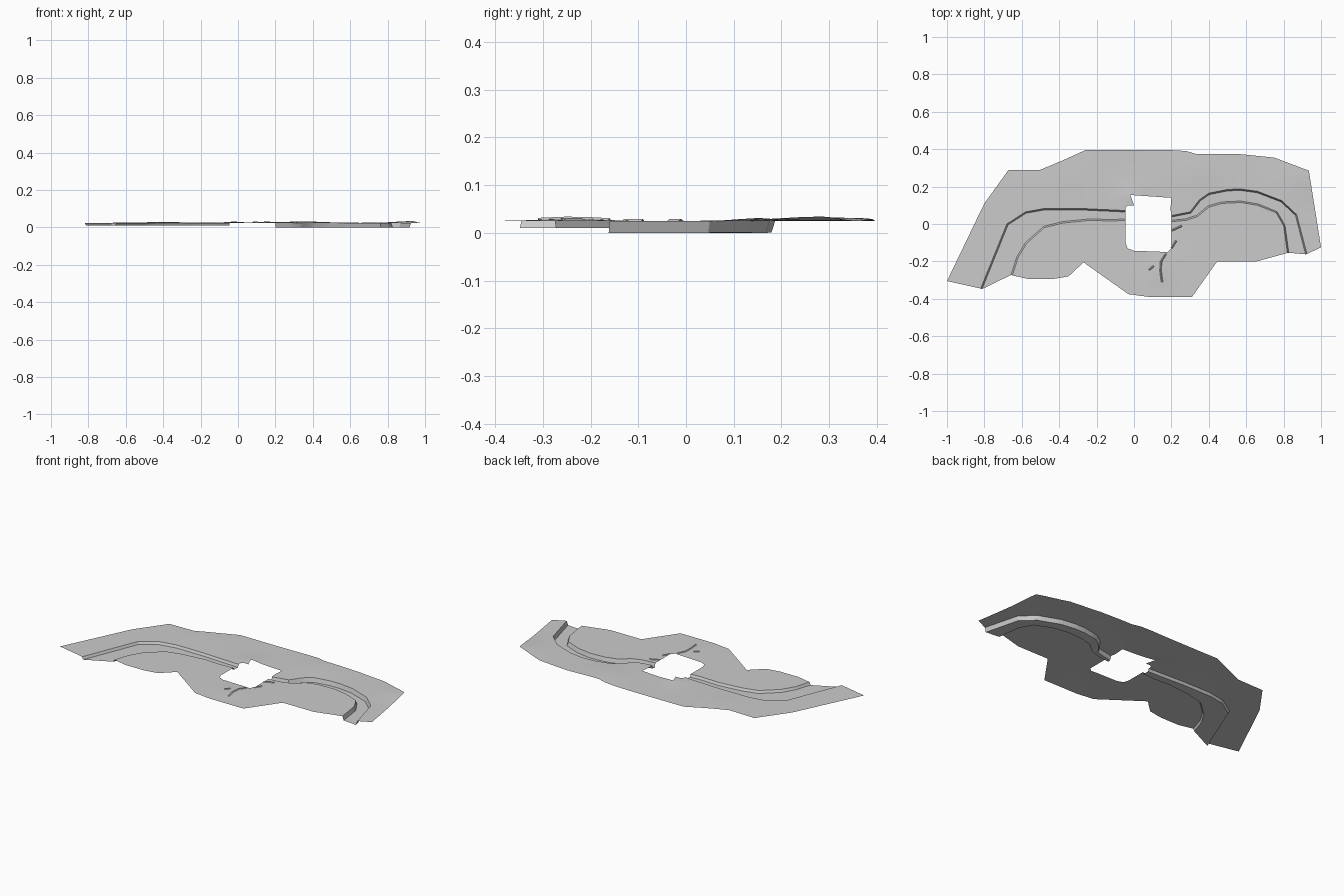
import bpy
import bmesh
import math
from mathutils import Vector

cube = bpy.data.objects.get("Cube")
if cube:
    bpy.data.objects.remove(cube, do_unlink=True)

GROUND = 0.025
WALL = 0.008
GRID = 0.05

stone = bpy.data.materials.new("plain grey")
stone.use_nodes = True
grey = (0.6, 0.6, 0.6, 1)
stone.diffuse_color = grey
stone.node_tree.nodes["Principled BSDF"].inputs["Base Color"].default_value = grey

# Gentle swells in the ground: x, y, radius, height
SWELLS = [(.93, .28, .12, .009), (.35, .3, .15, .007), (-.02, .15, .06, .006),
          (.14, -.24, .08, .005), (-.4, .25, .15, .004)]


def swell(x, y):
    return sum(h * math.exp(-((x - a) ** 2 + (y - b) ** 2) / r ** 2)
               for a, b, r, h in SWELLS)


def shift(path, distance):
    """Move a path sideways; positive is to the left of its direction."""
    pts = [Vector(p) for p in path]
    out = []
    for i, p in enumerate(pts):
        d = (pts[min(i + 1, len(pts) - 1)] - pts[max(i - 1, 0)]).normalized()
        out.append((p.x - d.y * distance, p.y + d.x * distance))
    return out


def level(path, z):
    return [(x, y, z) for x, y in path]


def sheet(name, polygons):
    """Thin ground sheet, divided by a grid and then raised by the swells."""
    bm = bmesh.new()
    for poly in polygons:
        bm.faces.new([bm.verts.new(p) for p in poly])
    bmesh.ops.remove_doubles(bm, verts=bm.verts[:], dist=1e-5)
    bmesh.ops.triangulate(bm, faces=bm.faces[:])
    for axis in ((1, 0, 0), (0, 1, 0)):
        for i in range(-20, 21):
            bmesh.ops.bisect_plane(bm, geom=bm.verts[:] + bm.edges[:] + bm.faces[:],
                                   dist=1e-5, plane_co=Vector(axis) * i * GRID,
                                   plane_no=axis)
    for v in bm.verts:
        v.co.z += swell(v.co.x, v.co.y)
    bm.normal_update()
    for f in bm.faces:
        f.smooth = True
        if f.normal.z < 0:
            f.normal_flip()
    mesh = bpy.data.meshes.new(name)
    bm.to_mesh(mesh)
    bm.free()
    mesh.materials.append(stone)
    obj = bpy.data.objects.new(name, mesh)
    bpy.context.collection.objects.link(obj)
    bpy.ops.object.select_all(action='DESELECT')
    obj.select_set(True)
    bpy.context.view_layer.objects.active = obj
    bpy.ops.object.shade_smooth_by_angle(angle=math.radians(30))
    return obj


def strip(a, b):
    return [[a[i], a[i + 1], b[i + 1], b[i]] for i in range(len(a) - 1)]


# River edges, each from left to right
left_back = [(-.82, -.345), (-.68, 0), (-.58, .065), (-.48, .083), (-.28, .083), (-.045, .072)]
left_front = [(-.65, -.275), (-.62, -.18), (-.575, -.105), (-.48, -.02), (-.38, .005),
              (-.23, .02), (-.12, .015), (-.045, .02)]
right_back = [(.2, .045), (.3, .065), (.35, .13), (.4, .165), (.5, .185), (.57, .187),
              (.66, .175), (.79, .125), (.87, .05), (.925, -.16)]
right_front = [(.2, .012), (.28, .02), (.34, .04), (.4, .09), (.47, .11), (.57, .115),
               (.66, .1), (.76, .06), (.8, -.01), (.82, -.155)]

# Outer and central-opening edges
back_rim = [(1, -.125), (.935, .285), (.75, .355), (.55, .375), (.33, .375), (.28, .39),
            (.2, .395), (-.26, .395), (-.37, .345), (-.5, .29), (-.67, .29), (-.8, .11),
            (-1, -.305)]
opening_back = [(-.045, .09), (-.03, .1), (0, .1), (-.02, .155), (.2, .14), (.195, .08)]
front_rim = [(.655, -.2), (.445, -.2), (.31, -.39), (.08, -.39), (-.03, -.375),
             (-.27, -.205), (-.35, -.28), (-.44, -.295), (-.56, -.295)]
opening_front = [(-.045, -.1), (-.035, -.13), (0, -.143), (.18, -.15), (.2, -.13)]

# Banks on either side of the channel
sheet("back_bank", [level(left_back + opening_back + right_back + back_rim, GROUND)])
sheet("front_bank", [level(left_front + opening_front + right_front + front_rim, GROUND)])

# Sunken channels with steep walls
for side, back, front, depth in (("left", left_back, left_front, .01),
                                 ("right", right_back, right_front, 0)):
    inner_back = level(shift(back, -WALL), depth)
    inner_front = level(shift(front, WALL), depth)
    sheet(side + "_channel_bed", [inner_back + inner_front[::-1]])
    sheet(side + "_channel_back_wall", strip(level(back, GROUND), inner_back))
    sheet(side + "_channel_front_wall", strip(level(front, GROUND), inner_front))

# Small creases in the front bank
creases = [[(.17, -.16), (.145, -.2), (.142, -.25), (.15, -.31)],
           [(.2, -.035), (.255, -.01)], [(.2, -.13), (.225, -.09)],
           [(.08, -.245), (.105, -.225)]]
for n, path in enumerate(creases, 1):
    ridge = level(path, GROUND + .004)
    sheet(f"ground_crease_{n}",
          strip(ridge, level(shift(path, .005), GROUND)) +
          strip(ridge, level(shift(path, -.005), GROUND)))
